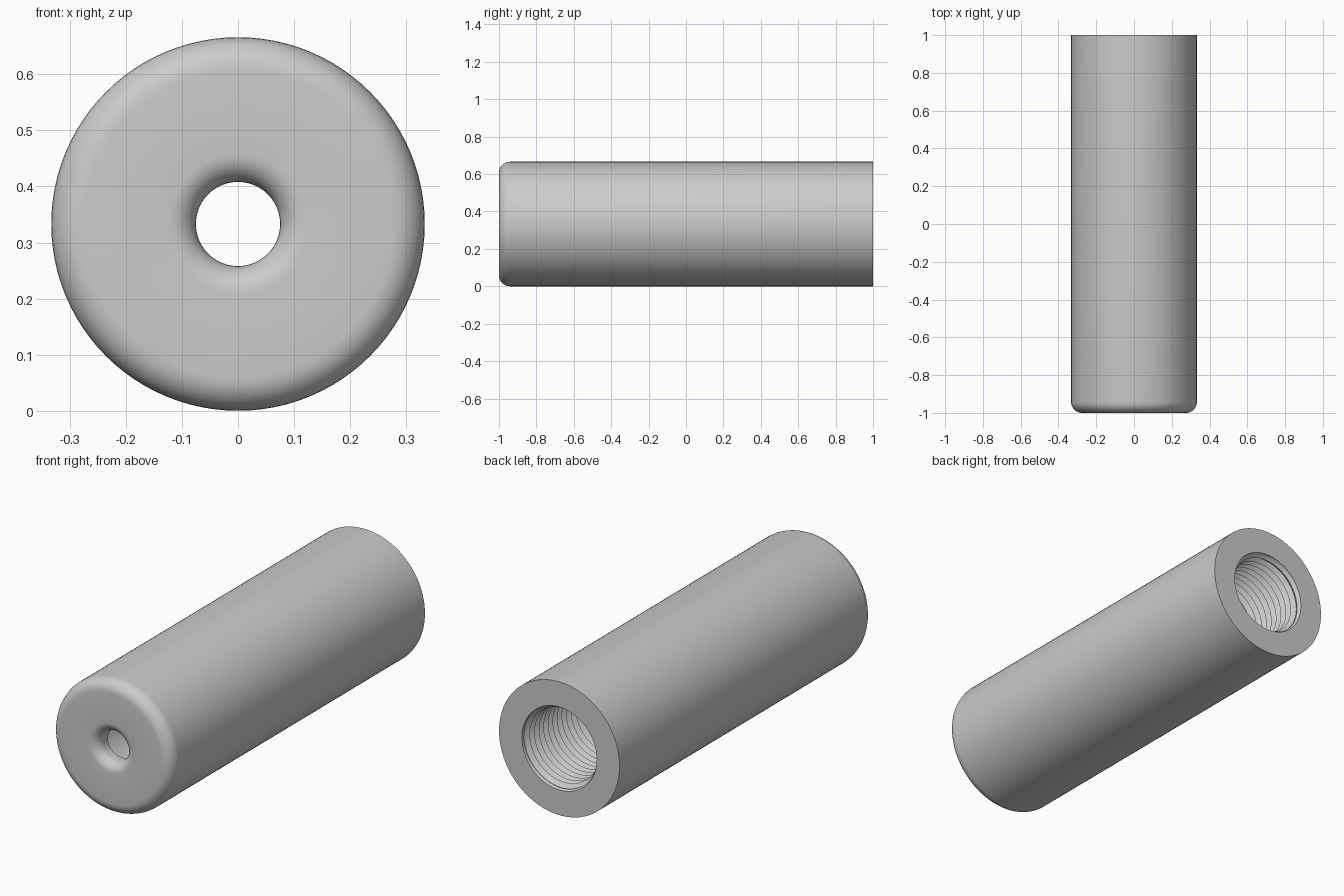
import bpy, bmesh, math

cube = bpy.data.objects.get("Cube")
if cube:
    bpy.data.objects.remove(cube, do_unlink=True)

SEG = 96
RADIUS = 0.333
HOLE = 0.075
MAJOR, MINOR = 0.207, 0.185
PITCH = 0.036
THREAD_START, BACK, FRONT, INNER_WALL = 0.3, 1.0, -1.0, -0.92

steel = bpy.data.materials.new("plain grey metal")
steel.use_nodes = True
grey = (0.6, 0.6, 0.6, 1)
steel.diffuse_color = grey
steel.node_tree.nodes["Principled BSDF"].inputs["Base Color"].default_value = grey

bm = bmesh.new()


def point(r, y, j):
    a = 2 * math.pi * (j % SEG) / SEG
    return bm.verts.new((r * math.cos(a), y, RADIUS + r * math.sin(a)))


def fillet(r, y, size, start, end, steps=8):
    """Arc points (radius, y) around a centre, angles in degrees."""
    angles = [math.radians(start + (end - start) * i / steps) for i in range(steps + 1)]
    return [(r + size * math.cos(a), y + size * math.sin(a)) for a in angles]


# Outer shell, rounded front face, through hole and smooth bore
EDGE, LIP = 0.058, 0.05
profile = [(MAJOR, BACK), (RADIUS, BACK)]
profile += fillet(RADIUS - EDGE, FRONT + EDGE, EDGE, 0, -90)
profile += fillet(HOLE + LIP, FRONT + LIP, LIP, -90, -180)
profile += [(HOLE, INNER_WALL), (MINOR, INNER_WALL), (MINOR, THREAD_START)]
rings = [[point(r, y, j) for j in range(SEG)] for r, y in profile]
for a, b in zip(rings, rings[1:]):
    for j in range(SEG):
        k = (j + 1) % SEG
        bm.faces.new((a[j], a[k], b[k], b[j]))

# Helical internal thread, fading out at the mouth and at its inner end
STEPS = 4
CREST = (0, 0.5, 1, 0.5)
turns = math.ceil((BACK - THREAD_START) / PITCH) + 1


def thread_point(i, j):
    y = THREAD_START + PITCH * (i / STEPS + j / SEG - 1)
    y = min(max(y, THREAD_START), BACK)
    r = MAJOR - (MAJOR - MINOR) * CREST[i % STEPS] * min(1, (BACK - y) / PITCH)
    r = MINOR + (r - MINOR) * min(1, (y - THREAD_START) / PITCH)
    return point(r, y, j)


grid = [[thread_point(i, j) for j in range(SEG + 1)] for i in range(turns * STEPS + 1)]
for a, b in zip(grid, grid[1:]):
    for j in range(SEG):
        quad = (a[j], a[j + 1], b[j + 1], b[j])
        ys = [v.co.y for v in quad]
        if max(ys) - min(ys) > 1e-6:
            bm.faces.new(quad)

# Weld the thread to the bore and mouth
bmesh.ops.remove_doubles(bm, verts=bm.verts[:], dist=1e-5)
bmesh.ops.delete(bm, geom=[v for v in bm.verts if not v.link_faces], context="VERTS")
bmesh.ops.recalc_face_normals(bm, faces=bm.faces[:])

mesh = bpy.data.meshes.new("threaded_sleeve")
bm.to_mesh(mesh)
bm.free()
mesh.materials.append(steel)
sleeve = bpy.data.objects.new("threaded_sleeve", mesh)
bpy.context.collection.objects.link(sleeve)

bpy.ops.object.select_all(action="DESELECT")
sleeve.select_set(True)
bpy.context.view_layer.objects.active = sleeve
bpy.ops.object.shade_smooth_by_angle(angle=math.radians(35))
